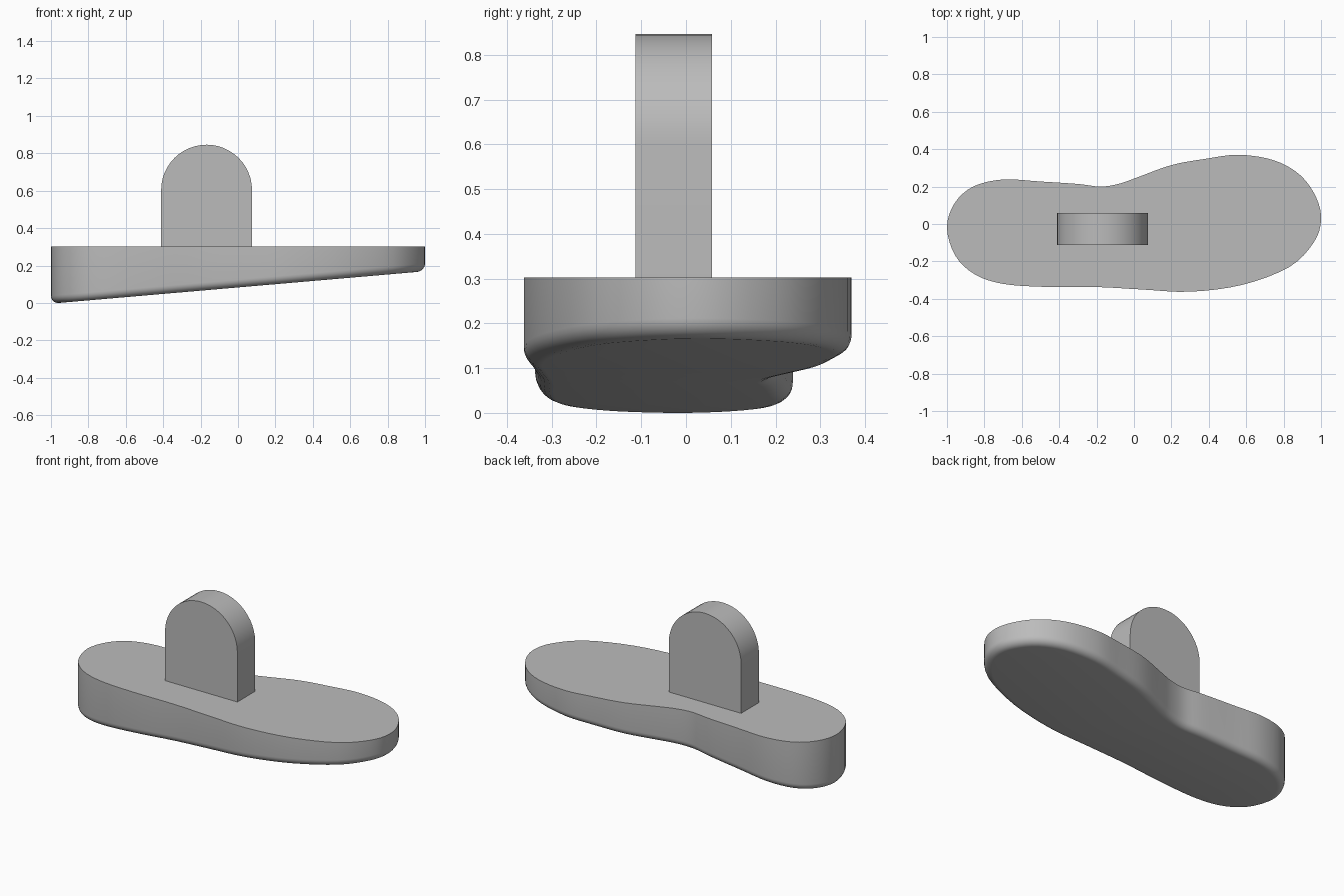
import bpy, bmesh, math
from mathutils import Vector

if "Cube" in bpy.data.objects:
    bpy.data.objects.remove(bpy.data.objects["Cube"], do_unlink=True)

SOLE_TOP = 0.303
FILLET = 0.042

grey = bpy.data.materials.new("plain grey")
grey.use_nodes = True
colour = (0.5, 0.5, 0.5, 1)
grey.diffuse_color = colour
grey.node_tree.nodes["Principled BSDF"].inputs["Base Color"].default_value = colour


def loft(name, rings):
    """Skin closed rings one above another and cap both ends."""
    bm = bmesh.new()
    loops = [[bm.verts.new(p) for p in ring] for ring in rings]
    n = len(loops[0])
    for a, b in zip(loops, loops[1:]):
        for i in range(n):
            j = (i + 1) % n
            bm.faces.new((a[i], a[j], b[j], b[i]))
    bm.faces.new(loops[0])
    bm.faces.new(loops[-1])
    bmesh.ops.recalc_face_normals(bm, faces=bm.faces)
    mesh = bpy.data.meshes.new(name)
    bm.to_mesh(mesh)
    bm.free()
    mesh.materials.append(grey)
    obj = bpy.data.objects.new(name, mesh)
    bpy.context.collection.objects.link(obj)
    bpy.ops.object.select_all(action='DESELECT')
    obj.select_set(True)
    bpy.context.view_layer.objects.active = obj
    bpy.ops.object.shade_smooth_by_angle(angle=math.radians(35))
    return obj


def smooth_loop(points, steps):
    """Closed Catmull-Rom curve through the points."""
    pts = [Vector(p) for p in points]
    n, out = len(pts), []
    for i in range(n):
        a, b, c, d = (pts[(i + k) % n] for k in (-1, 0, 1, 2))
        for s in range(steps):
            t = s / steps
            out.append(0.5 * (2 * b + (c - a) * t + (2 * a - 5 * b + 4 * c - d) * t ** 2
                              + (3 * b - a - 3 * c + d) * t ** 3))
    return out


# Sole: footprint outline, counter-clockwise from the heel
outline = smooth_loop([
    (-1, -0.02), (-0.955, -0.17), (-0.85, -0.27), (-0.7, -0.32), (-0.48, -0.336),
    (-0.2, -0.337), (0.04, -0.35), (0.3, -0.362), (0.58, -0.325), (0.83, -0.23),
    (0.96, -0.1), (1, 0.02), (0.975, 0.14), (0.89, 0.26), (0.75, 0.34),
    (0.56, 0.37), (0.38, 0.348), (0.2, 0.315), (0.02, 0.25), (-0.08, 0.215),
    (-0.18, 0.2), (-0.3, 0.214), (-0.5, 0.227), (-0.7, 0.238), (-0.86, 0.2),
    (-0.96, 0.11)], 4)
count = len(outline)
inward = []
for i in range(count):
    along = (outline[(i + 1) % count] - outline[i - 1]).normalized()
    inward.append(Vector((-along.y, along.x)))


def sole_ring(angle):
    """Ring on the rounded lower edge, following the sloping underside."""
    ring = []
    for p, n in zip(outline, inward):
        q = p + n * FILLET * (1 - math.cos(angle))
        ring.append((q.x, q.y, 0.0865 * (q.x + 0.958) + FILLET * (1 - math.sin(angle))))
    return ring


rings = [[(p.x, p.y, SOLE_TOP) for p in outline]]
rings += [sole_ring(math.pi / 2 * k / 6) for k in range(7)]
loft("sole", rings)

# Tab: upright plate with a round top
radius, middle = 0.243, -0.168
arch_z = 0.846 - radius
profile = [(middle + radius, SOLE_TOP)]
for k in range(25):
    a = math.pi * k / 24
    profile.append((middle + radius * math.cos(a), arch_z + radius * math.sin(a)))
profile.append((middle - radius, SOLE_TOP))
loft("upright_tab", [[(x, y, z) for x, z in profile] for y in (-0.113, 0.058)])
